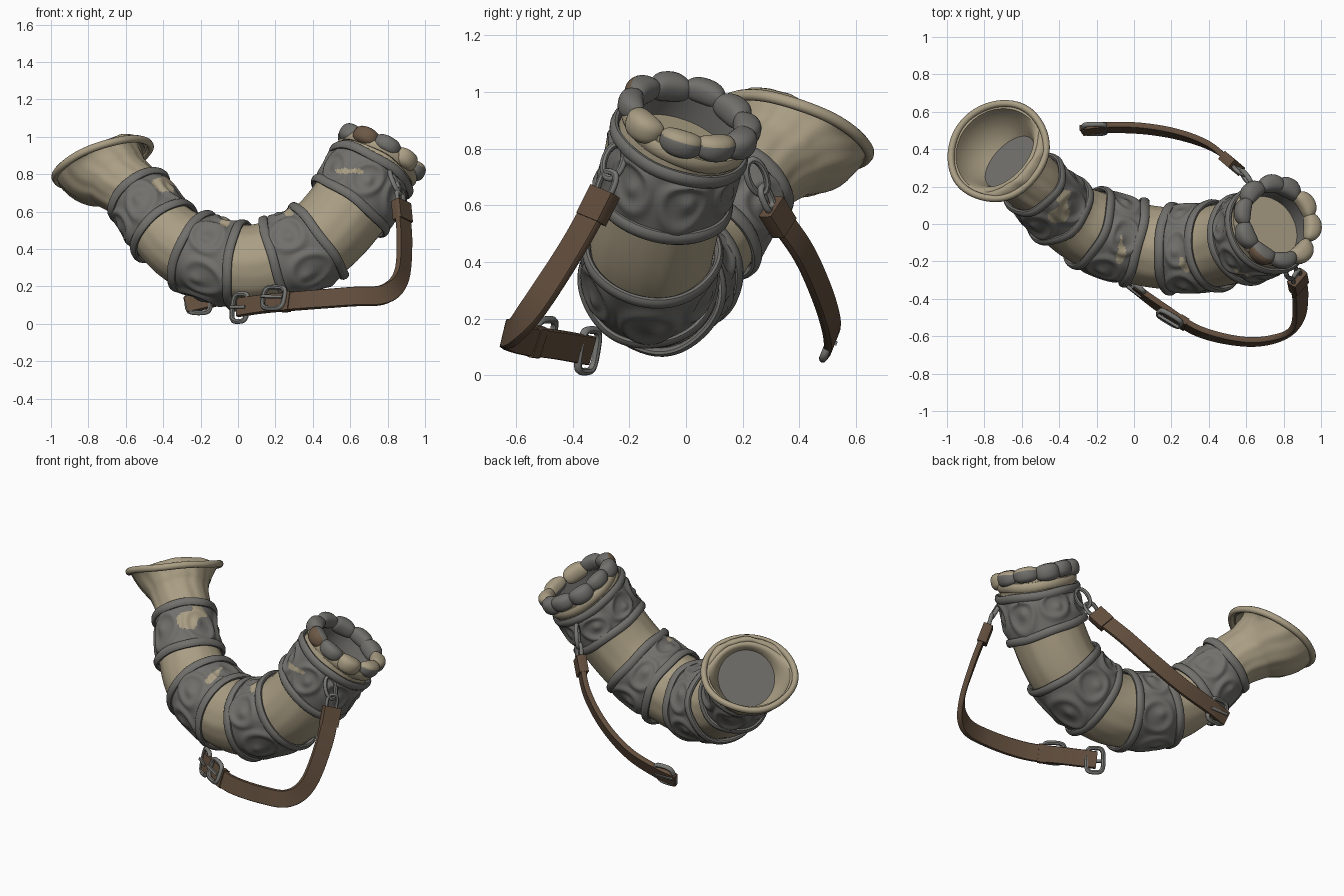
import bpy, bmesh
from math import sin, cos, pi, exp, hypot, radians, copysign
from mathutils import Vector

cube = bpy.data.objects.get("Cube")
if cube:
    bpy.data.objects.remove(cube)


def material(name, rgb):
    m = bpy.data.materials.new(name)
    m.use_nodes = True
    m.diffuse_color = (*rgb, 1)
    m.node_tree.nodes["Principled BSDF"].inputs["Base Color"].default_value = (*rgb, 1)
    return m


BONE = material("bone", (0.40, 0.34, 0.23))
GREY = material("carved_grey", (0.165, 0.162, 0.15))
METAL = material("buckle_metal", (0.19, 0.19, 0.18))
LEATHER = material("leather", (0.12, 0.075, 0.046))
BROWN = material("brown_stain", (0.15, 0.098, 0.06))


def spline(pts, t):
    """Smooth curve through pts; the first and last only guide the ends."""
    i = max(0, min(int(t), len(pts) - 4))
    f = t - i
    return [0.5 * (2 * b + (c - a) * f + (2 * a - 5 * b + 4 * c - d) * f * f
                   + (3 * b - a - 3 * c + d) * f ** 3)
            for a, b, c, d in zip(*pts[i:i + 4])]


def skin(name, rings, mats, rule=None, loop=False, caps=(0, 0)):
    """Join rings of points into a surface, capped or closed on itself."""
    bm = bmesh.new()
    vs = [[bm.verts.new(p) for p in ring] for ring in rings]
    n, m = len(rings), len(rings[0])
    for i in range(n if loop else n - 1):
        for j in range(m):
            k = (j + 1) % m
            f = bm.faces.new((vs[i][j], vs[i][k], vs[(i + 1) % n][k], vs[(i + 1) % n][j]))
            f.material_index = rule(i, j) if rule else 0
    if not loop:
        for ring, idx in zip((vs[0], vs[-1]), caps):
            bm.faces.new(ring).material_index = idx
    bmesh.ops.recalc_face_normals(bm, faces=bm.faces)
    return finish(name, bm, mats)


def finish(name, bm, mats):
    me = bpy.data.meshes.new(name)
    bm.to_mesh(me)
    bm.free()
    for m in mats:
        me.materials.append(m)
    ob = bpy.data.objects.new(name, me)
    bpy.context.collection.objects.link(ob)
    bpy.ops.object.select_all(action='DESELECT')
    ob.select_set(True)
    bpy.context.view_layer.objects.active = ob
    bpy.ops.object.shade_smooth_by_angle(angle=radians(45))
    return ob


# Horn centreline: x, y, z, radius
AXIS = [(-.73, .40, 1.02, .38), (-.725, .39, .865, .268), (-.64, .31, .775, .18),
        (-.53, .21, .68, .163), (-.39, .07, .49, .183), (-.24, -.02, .385, .205),
        (0, -.10, .315, .215), (.2, -.13, .335, .218), (.43, -.12, .445, .218),
        (.60, -.08, .63, .22), (.70, -.035, .80, .222), (.765, .01, .91, .215),
        (.82, .03, 1.02, .21)]


def frame(t):
    c = spline(AXIS, t)
    ahead, behind = spline(AXIS, t + .01), spline(AXIS, t - .01)
    d = (Vector(ahead[:3]) - Vector(behind[:3])).normalized()
    u = Vector((0, 1, 0))
    u = (u - d * u.dot(d)).normalized()
    return Vector(c[:3]), d, u, d.cross(u), c[3]


def ring(t, radius, n=96):
    c, d, u, v, r = frame(t)
    out = []
    for j in range(n):
        a = 2 * pi * j / n
        out.append(c + (u * cos(a) + v * sin(a)) * radius(a, r))
    return out


# Horn shell: flared mouth, outer wall, narrow mouth and both hollows
def outer(t):
    amp = .013 if t < 2 else .006
    return lambda a, r: r * (1 + amp * sin(9 * a + t) + amp * .5 * sin(17 * a))


def inset(k):
    return lambda a, r: r - k


shell = [ring(.75 - .075 * i, inset(.028)) for i in range(11)]
shell += [ring(.1 * i, outer(.1 * i)) for i in range(101)]
wall = len(shell)
shell += [ring(10 - .1 * i, inset(.035)) for i in range(10)]
skin("horn_body", shell, [BONE, GREY], lambda i, j: int(i >= wall), caps=(1, 0))


# Rounded rolls around the horn
def roll(name, t, lift, thick, mat, squash=1.6, wobble=.003):
    c, d, u, v, r = frame(t)
    rings = []
    for j in range(72):
        a = 2 * pi * j / 72
        w = u * cos(a) + v * sin(a)
        wob = wobble * sin(5 * a + t * 3)
        rings.append([c + w * (r + lift + wob + thick * cos(b)) + d * (thick * squash * sin(b) + wob)
                      for b in (k * pi / 5 for k in range(10))])
    skin(name, rings, [mat], loop=True)


# Carved bands with scroll relief and worn bone patches
def band(name, t0, t1, cells, patch):
    rows, cols = 28, 144

    def relief(s):
        def radius(a, r):
            p = (a * cells / (2 * pi)) % 1 * 2 - 1
            q = s * 2 - 1
            turn = .15 * sin(a * 3)
            dist = hypot(p * .9, q + turn)
            h = exp(-((dist - .68) / .17) ** 2) + exp(-((hypot(p - .15, q + .1)) / .25) ** 2)
            return r + .012 + .014 * h
        return radius

    def worn(i, j):
        s, a = (i + .5) / rows, 2 * pi * (j + .5) / cols
        ps, pa, hs, ha = patch
        ds, da = (s - ps - .3 * (a - pa)) / hs, (a - pa) / ha
        return int(hypot(ds, da) < 1 + .3 * sin(7 * a + 9 * s))

    rings = [ring(t0, inset(.01), cols)]
    rings += [ring(t0 + (t1 - t0) * i / rows, relief(i / rows), cols) for i in range(rows + 1)]
    rings += [ring(t1, inset(.01), cols)]
    skin(name, rings, [GREY, BONE], worn, loop=True)
    for label, t in (("lower", t0), ("upper", t1)):
        roll(name + "_" + label + "_edge", t, .017, .016, GREY)


band("flare_band", 2.0, 2.95, 5, (.4, 2.2, .2, .5))
band("left_band", 4.0, 5.0, 6, (.6, 1.9, .1, .3))
band("right_band", 6.0, 7.0, 6, (.75, 2.0, .1, .22))
band("mouth_band", 8.0, 9.15, 7, (.5, 2.7, .08, .25))
roll("flare_lip", 0, .001, .019, BONE, 1.1, .002)
roll("mouth_collar", 9.6, .004, .014, BONE, 2)

# Lumpy rim around the narrow mouth: some worn on top, one stained outside
c, d, u, v, r = frame(10)
for k in range(10):
    a = radians(36 * k + (10 if k > 6 else 2))
    w, side = u * cos(a) + v * sin(a), v * cos(a) - u * sin(a)
    bm = bmesh.new()
    bmesh.ops.create_uvsphere(bm, u_segments=24, v_segments=16, radius=1)
    for f in bm.faces:
        mid = f.calc_center_median()
        f.material_index = int(mid.x - mid.y * .3 > .2 if k == 4 else mid.y - mid.x * .5 > .1)
    size = .048 + .004 * sin(k * 2.3)
    for p in bm.verts:
        x, y, z = (copysign(abs(q) ** .8, q) for q in p.co)
        p.co = c + w * (.214 + size * x - .02 * z * z) + d * (size * y + .006 * sin(k * 4)) + side * z * .078
    main = BONE if k == 6 else GREY
    second = {4: BROWN, 6: BONE, 7: BONE, 8: BONE}.get(k, GREY)
    finish("rim_lump_%d" % (k + 1), bm, [main, second])


# Straps: each point holds a position and an outward direction
def strap(name, pts, hw, ht, mat=LEATHER, steps=10):
    first = [2 * p - q for p, q in zip(pts[0], pts[1])]
    last = [2 * p - q for p, q in zip(pts[-1], pts[-2])]
    path = [first, *pts, last]
    profile = [(1, .5), (.93, 1), (-.93, 1), (-1, .5), (-1, -.5), (-.93, -1), (.93, -1), (1, -.5)]
    rings = []
    for i in range((len(pts) - 1) * steps + 1):
        t = i / steps
        s = spline(path, t)
        tan = (Vector(spline(path, t + .01)[:3]) - Vector(spline(path, t - .01)[:3])).normalized()
        out = Vector(s[3:])
        out = (out - tan * out.dot(tan)).normalized()
        across = tan.cross(out)
        rings.append([Vector(s[:3]) + across * hw * x + out * ht * y for x, y in profile])
    skin(name, rings, [mat])


# Metal loops, round or squarish
def link(name, centre, along, normal, half, wide, thick, power=1.0):
    n = Vector(normal).normalized()
    l = Vector(along)
    l = (l - n * l.dot(n)).normalized()
    w = n.cross(l)
    rings = []
    for j in range(40):
        a = 2 * pi * j / 40
        x, y = (copysign(abs(q) ** power, q) for q in (cos(a), sin(a)))
        rad = (l * x + w * y).normalized()
        rings.append([Vector(centre) + l * half * x + w * wide * y
                      + (rad * cos(b) + n * sin(b)) * thick for b in (k * pi / 4 for k in range(8))])
    skin(name, rings, [METAL], loop=True)


def buckle(name, centre, along, normal, half, wide):
    link(name, centre, along, normal, half, wide, .014, .55)
    n, l = Vector(normal).normalized(), Vector(along)
    side = n.cross(l).normalized()
    mid = Vector(centre) + n * .018
    strap(name + "_prong", [(*(mid + side * s * wide), *n) for s in (-1, 0, 1)], .008, .008, METAL, 3)


strap("front_strap", [(.875, -.30, .63, .8, -.58, .28), (.89, -.40, .45, .8, -.6, .25),
                      (.872, -.53, .25, .8, -.65, .15), (.78, -.605, .158, .4, -.9, .2),
                      (.6, -.63, .145, 0, -1, .25), (.35, -.575, .125, -.35, -.93, .35),
                      (.15, -.45, .108, -.55, -.8, .35), (0, -.34, .088, -.6, -.8, .25)], .052, .015)
strap("back_strap", [(.54, .31, .58, .7, .7, .1), (.42, .41, .44, .5, .9, -.2),
                     (.25, .475, .30, .3, .9, -.35), (.05, .51, .19, .1, .9, -.4),
                     (-.15, .515, .13, 0, 1, -.4), (-.28, .50, .1, 0, 1, -.4)], .046, .015)
strap("front_keeper", [(.872, -.285, .65, .8, -.58, .28), (.882, -.335, .55, .8, -.58, .28)], .055, .028)
strap("back_keeper", [(.55, .30, .595, .7, .7, .1), (.495, .347, .52, .7, .7, .1)], .052, .028)
strap("strap_loop", [(.24, -.515, .117, -.5, -.85, .35), (.28, -.54, .12, -.45, -.85, .35)], .057, .02)

link("front_ring", (.84, -.255, .755), (.4, -.25, -1), (1, -.3, .5), .066, .036, .013)
link("front_shackle", (.868, -.28, .675), (.1, -.4, -1), (1, -.6, .3), .045, .032, .012, .7)
link("back_ring", (.60, .25, .70), (-.4, .4, -1), (1, .5, -.2), .066, .034, .013)
link("back_shackle", (.565, .285, .625), (-.4, .4, -1), (.5, .9, .2), .045, .03, .012, .7)

buckle("front_end_buckle", (.01, -.345, .087), (.1, .15, 1), (-.6, -.8, .2), .075, .05)
buckle("sliding_buckle", (.19, -.505, .14), (.2, .3, 1), (-.5, -.85, .35), .06, .065)
buckle("back_end_buckle", (-.21, .508, .122), (0, .4, 1), (0, 1, -.4), .068, .062)
